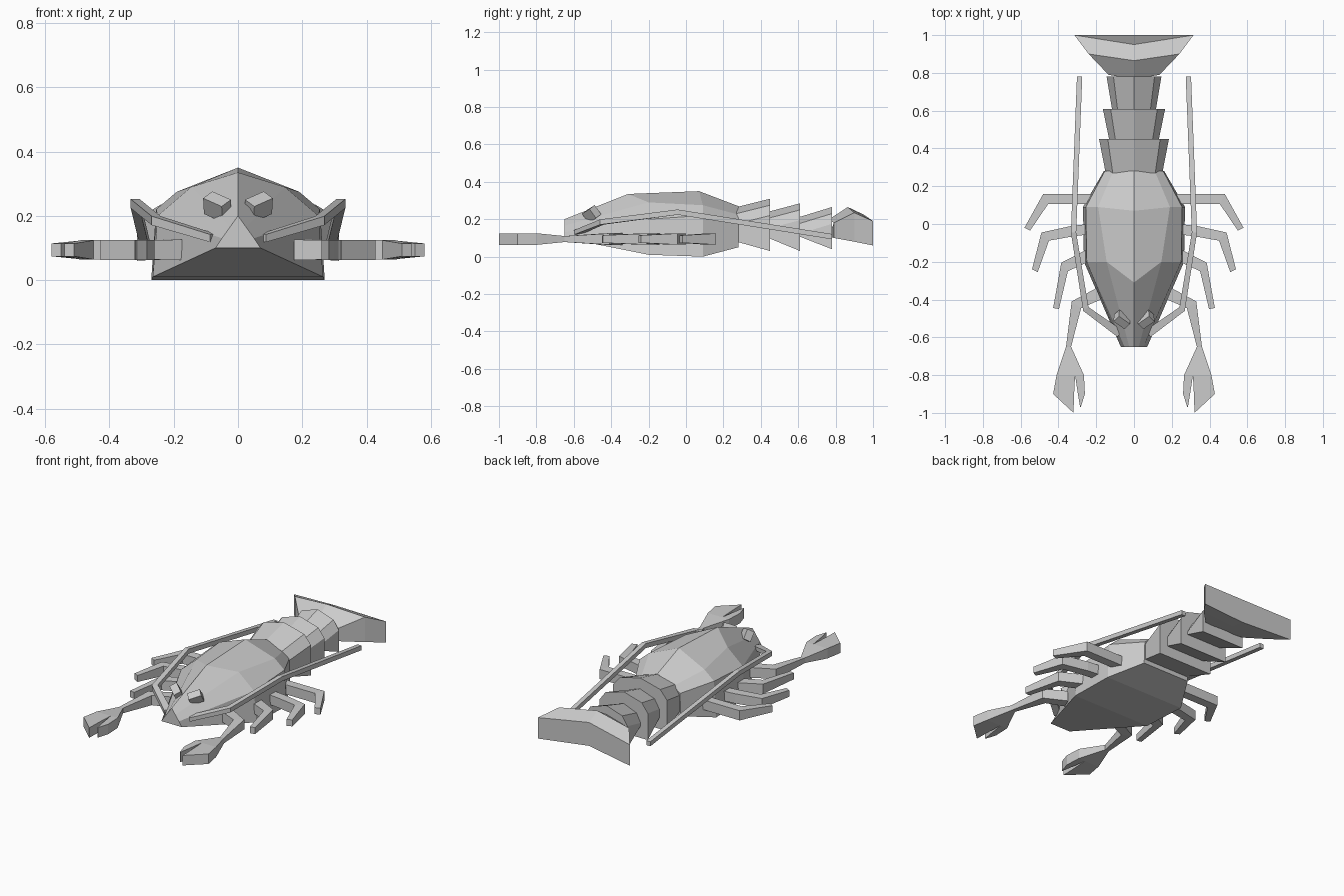
import bpy, bmesh
from mathutils import Matrix, Vector
from math import radians

cube = bpy.data.objects.get("Cube")
if cube:
    bpy.data.objects.remove(cube, do_unlink=True)

shell = bpy.data.materials.new("shell_grey")
shell.use_nodes = True
COLOUR = (0.6, 0.6, 0.6, 1)
shell.diffuse_color = COLOUR
shell.node_tree.nodes["Principled BSDF"].inputs["Base Color"].default_value = COLOUR


def finish(name, bm, mirror=False):
    bmesh.ops.recalc_face_normals(bm, faces=bm.faces)
    mesh = bpy.data.meshes.new(name)
    bm.to_mesh(mesh)
    bm.free()
    mesh.materials.append(shell)
    ob = bpy.data.objects.new(name, mesh)
    bpy.context.collection.objects.link(ob)
    if mirror:
        ob.modifiers.new("Mirror", "MIRROR").use_mirror_merge = False
    return ob


def loft(name, rings, mirror=False):
    """Skin a list of equal-length rings and cap both ends."""
    bm = bmesh.new()
    loops = [[bm.verts.new(p) for p in ring] for ring in rings]
    n = len(loops[0])
    for a, b in zip(loops, loops[1:]):
        for i in range(n):
            j = (i + 1) % n
            bm.faces.new((a[i], a[j], b[j], b[i]))
    bm.faces.new(loops[0])
    bm.faces.new(loops[-1])
    return finish(name, bm, mirror)


def whole(half):
    """Complete a right-hand half ring that starts on the centre line."""
    return half + [(-x, y, z) for x, y, z in reversed(half[1:])]


def strip(name, stations, z=0.094):
    """Flat limb from stations: (x, y) of each edge and half thickness."""
    return loft(name, [[(ax, ay, z - h), (bx, by, z - h), (bx, by, z + h), (ax, ay, z + h)]
                       for ax, ay, bx, by, h in stations], True)


# Carapace: ridge, shoulder, side and flat belly corner of each station
def body_ring(y, ridge, shoulder, side, corner, ridge_y=None):
    return whole([(0, ridge_y or y, ridge), (shoulder[0], y, shoulder[1]),
                  (side[0], y, side[1]), (corner[0], y, corner[1])])

loft("carapace", [
    body_ring(-0.65, 0.20, (0.025, 0.165), (0.05, 0.13), (0.07, 0.10)),
    body_ring(-0.20, 0.335, (0.145, 0.29), (0.25, 0.2), (0.265, 0.01), -0.31),
    body_ring(0.09, 0.35, (0.19, 0.275), (0.255, 0.22), (0.27, 0.0), 0.07),
    body_ring(0.28, 0.27, (0.11, 0.225), (0.155, 0.19), (0.16, 0.05)),
])

# Overlapping tail segments, each flaring to the rear
def tail_ring(y, w, top, bottom):
    return whole([(0, y, top), (w * 0.75, y, top - 0.035), (w, y, top - 0.09), (w, y, bottom)])

for i, (y0, y1, w0, w1, t0, t1, b0, b1) in enumerate([
        (0.27, 0.45, 0.15, 0.185, 0.265, 0.31, 0.08, 0.03),
        (0.44, 0.61, 0.13, 0.165, 0.24, 0.285, 0.10, 0.03),
        (0.60, 0.78, 0.115, 0.145, 0.21, 0.265, 0.11, 0.04)]):
    loft(f"tail_segment_{i + 1}", [tail_ring(y0, w0, t0, b0), tail_ring(y1, w1, t1, b1)])

# Tail fan with a raised cross ridge and a notched rear edge
def fan_ring(yc, ys, w, tc, ts, bc, bs):
    return whole([(0, yc, tc), (w, ys, ts), (w, ys, bs), (0, yc, bc)][:3]) if bc is None else [
        (0, yc, tc), (w, ys, ts), (w, ys, bs), (0, yc, bc), (-w, ys, bs), (-w, ys, ts)]

loft("tail_fan", [
    fan_ring(0.765, 0.79, 0.135, 0.20, 0.18, 0.11, 0.10),
    fan_ring(0.865, 0.90, 0.24, 0.265, 0.235, 0.09, 0.08),
    fan_ring(0.95, 1.0, 0.315, 0.225, 0.19, 0.08, 0.06),
])

# Walking legs
strip("rear_legs", [(0.2, 0.105, 0.2, 0.16, 0.03), (0.455, 0.105, 0.48, 0.16, 0.03),
                    (0.55, -0.035, 0.58, -0.02, 0.02)])
strip("middle_legs", [(0.24, -0.055, 0.24, 0.0, 0.03), (0.32, -0.065, 0.33, -0.01, 0.03),
                      (0.45, -0.088, 0.49, -0.045, 0.03), (0.51, -0.255, 0.54, -0.24, 0.02)])
strip("front_legs", [(0.22, -0.19, 0.24, -0.13, 0.03), (0.35, -0.25, 0.385, -0.205, 0.03),
                     (0.397, -0.45, 0.428, -0.445, 0.02)])

# Claw arms and the two fingers of each claw
strip("claw_arms", [(0.175, -0.40, 0.2, -0.34, 0.032), (0.28, -0.445, 0.33, -0.41, 0.03),
                    (0.333, -0.65, 0.36, -0.65, 0.016), (0.265, -0.80, 0.41, -0.80, 0.031)])
strip("claw_outer_fingers", [(0.312, -0.80, 0.41, -0.80, 0.031), (0.318, -0.92, 0.428, -0.90, 0.031),
                             (0.32, -1.0, 0.322, -0.998, 0.031)])
strip("claw_inner_fingers", [(0.265, -0.80, 0.312, -0.80, 0.031), (0.26, -0.90, 0.297, -0.90, 0.031),
                             (0.282, -0.97, 0.285, -0.97, 0.031)])

# Swept-back antennae with a square section
loft("antennae", [[(x - r, y + k, z - r), (x + r, y - k, z - r), (x + r, y - k, z + r), (x - r, y + k, z + r)]
                  for x, y, z, r, k in [(0.075, -0.58, 0.13, 0.012, 0.018), (0.255, -0.45, 0.185, 0.014, 0.01),
                                        (0.32, -0.045, 0.238, 0.014, 0), (0.288, 0.78, 0.107, 0.014, 0)]], True)

# Boxy eyes, tilted and turned outward
bm = bmesh.new()
turn = Matrix.Rotation(radians(35), 4, "Z") @ Matrix.Rotation(radians(-20), 4, "Y") @ Matrix.Rotation(radians(30), 4, "X")
bmesh.ops.create_cube(bm, size=1, matrix=Matrix.Translation(Vector((0.064, -0.505, 0.228)))
                      @ turn @ Matrix.Diagonal((0.075, 0.045, 0.06, 1)))
finish("eyes", bm, True)
